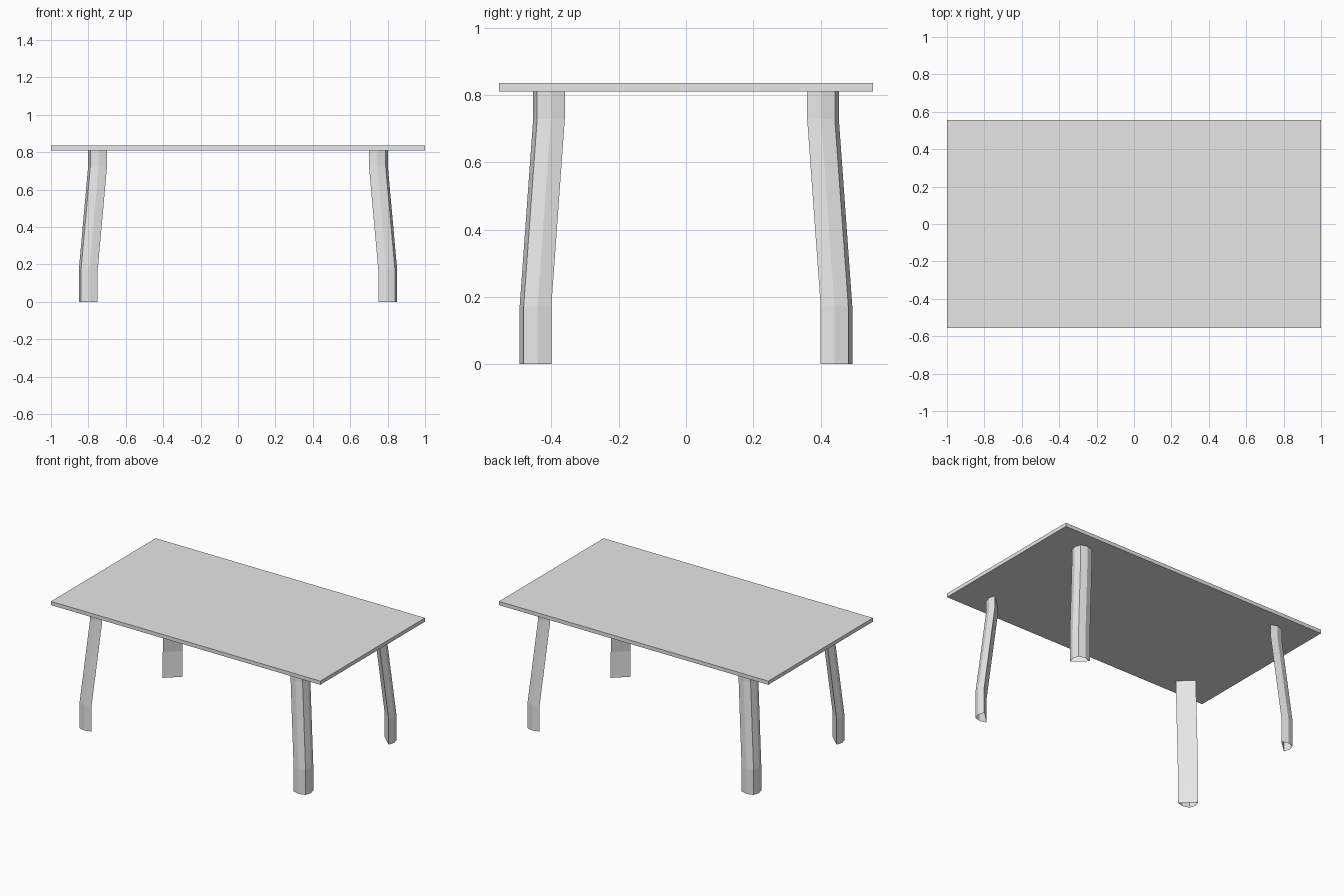
import bpy
import bmesh

cube = bpy.data.objects.get("Cube")
if cube:
    bpy.data.objects.remove(cube, do_unlink=True)

# One plain grey material
grey = bpy.data.materials.new("light grey")
grey.use_nodes = True
grey.diffuse_color = (0.8, 0.8, 0.8, 1)
grey.node_tree.nodes["Principled BSDF"].inputs["Base Color"].default_value = (0.8, 0.8, 0.8, 1)


def add_object(name, bm):
    mesh = bpy.data.meshes.new(name)
    bmesh.ops.recalc_face_normals(bm, faces=bm.faces)
    bm.to_mesh(mesh)
    bm.free()
    mesh.materials.append(grey)
    obj = bpy.data.objects.new(name, mesh)
    bpy.context.collection.objects.link(obj)
    return obj


# Tabletop: a thin slab
TOP_LOW, TOP_HIGH = 0.81, 0.835
bm = bmesh.new()
bmesh.ops.create_cube(bm, size=1)
for v in bm.verts:
    v.co.x *= 2.0
    v.co.y *= 1.11
    v.co.z = TOP_HIGH if v.co.z > 0 else TOP_LOW
add_object("tabletop", bm)

# Leg section: flat diagonal inner face, two bulged outer sides meeting at a ridge
SECTION = [(0.0, 0.082), (0.045, 0.094), (0.089, 0.082), (0.101, 0.041), (0.089, 0.0)]
# Leg path: inner corner x, y and height; upright foot, slanted shaft, upright head
PATH = [(0.75, 0.40, 0.0), (0.75, 0.40, 0.172), (0.70, 0.36, 0.728), (0.70, 0.36, TOP_LOW)]


def add_leg(name, sx, sy):
    bm = bmesh.new()
    rings = [[bm.verts.new((sx * (x + u), sy * (y + v), z)) for u, v in SECTION]
             for x, y, z in PATH]
    n = len(SECTION)
    for low, high in zip(rings, rings[1:]):
        for i in range(n):
            j = (i + 1) % n
            bm.faces.new((low[i], low[j], high[j], high[i]))
    # The foot is left open; the walls are oriented outward by the section
    bm.faces.new(rings[-1])
    add_object(name, bm)


for side, sx in (("left", 1), ("right", -1)):
    for end, sy in (("front", -1), ("back", 1)):
        add_leg(f"{end}_{side}_leg", sx, sy)
